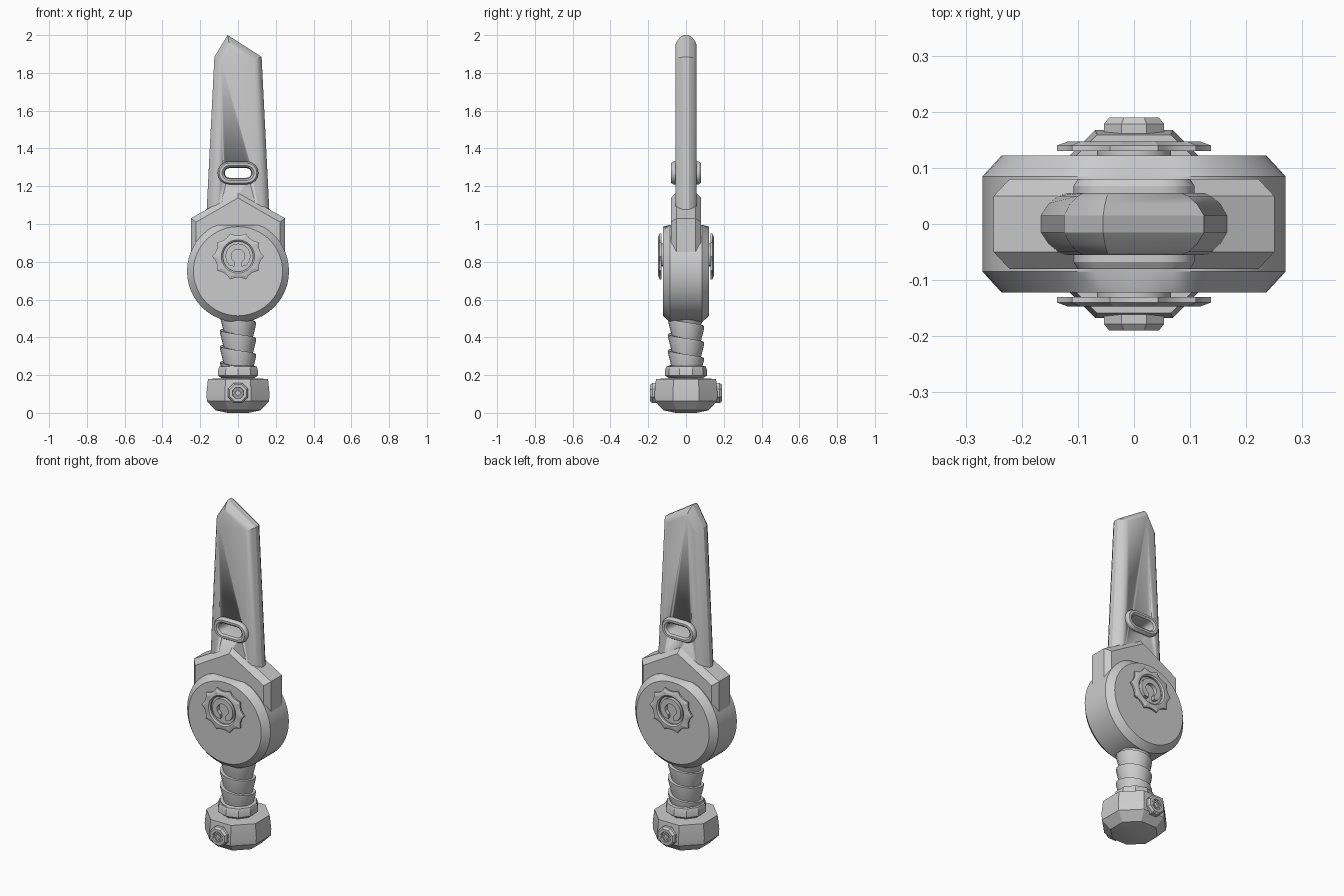
import bpy, bmesh, math
from math import cos, sin, pi

if "Cube" in bpy.data.objects:
    bpy.data.objects.remove(bpy.data.objects["Cube"])

grey = bpy.data.materials.new("grey")
grey.diffuse_color = (0.6, 0.6, 0.6, 1)
grey.use_nodes = True
grey.node_tree.nodes["Principled BSDF"].inputs["Base Color"].default_value = grey.diffuse_color


def finish(name, bm):
    bmesh.ops.recalc_face_normals(bm, faces=bm.faces)
    me = bpy.data.meshes.new(name)
    bm.to_mesh(me)
    bm.free()
    me.materials.append(grey)
    ob = bpy.data.objects.new(name, me)
    bpy.context.collection.objects.link(ob)
    bpy.ops.object.select_all(action='DESELECT')
    ob.select_set(True)
    bpy.context.view_layer.objects.active = ob
    bpy.ops.object.shade_smooth_by_angle(angle=math.radians(26))
    return ob


def loft(name, rings, cyclic=False):
    """Skin equal-length rings of 3D points; cap the ends or join them."""
    bm = bmesh.new()
    vs = [[bm.verts.new(p) for p in r] for r in rings]
    n = len(vs[0])
    for k in range(len(vs) if cyclic else len(vs) - 1):
        a, b = vs[k], vs[(k + 1) % len(vs)]
        for i in range(n):
            j = (i + 1) % n
            bm.faces.new((a[i], a[j], b[j], b[i]))
    if not cyclic:
        bm.faces.new(vs[0])
        bm.faces.new(vs[-1])
    return finish(name, bm)


def lathe(name, profile, sides):
    """Faceted turned part about z, flats facing the axes."""
    angles = [2 * pi * (i + 0.5) / sides for i in range(sides)]
    return loft(name, [[(r * cos(a), r * sin(a), z) for a in angles] for r, z in profile])


def circle(r, y, cz, n, top=9, start=0.0, sz=1.0):
    return [(r * cos(2 * pi * (i + start) / n), y,
             min(top, cz + sz * r * sin(2 * pi * (i + start) / n))) for i in range(n)]


def stadium(hw, hh, y, cz, n=8):
    pts = []
    for s, a0 in ((1, -pi / 2), (-1, pi / 2)):
        for i in range(n + 1):
            a = a0 + pi * i / n
            pts.append((s * (hw - hh) + hh * cos(a), y, cz + hh * sin(a)))
    return pts


def blend(outer, inner, t, y):
    return [(a + (c - a) * t, y, b + (d - b) * t) for (a, b), (c, d) in zip(outer, inner)]


# blade with rounded bevelled edges
outer = [(-0.172, 0.95), (0.172, 0.95), (0.125, 1.885), (-0.055, 2.0), (-0.125, 1.885)]
inner = [(-0.128, 0.95), (0.135, 0.95), (0.085, 1.87), (-0.045, 1.95), (-0.09, 1.865)]
steps = [(0.055, 1), (0.05, 0.7), (0.035, 0.3), (0.015, 0)]
steps += [(-y, t) for y, t in reversed(steps)]
blade = loft("blade", [blend(outer, inner, t, y) for y, t in steps])

# slot through the blade
cutter = loft("slot_cutter", [stadium(0.08, 0.035, y, 1.27) for y in (-0.2, 0.2)])
cutter.hide_render = True
cutter.hide_viewport = True
cut = blade.modifiers.new("slot", 'BOOLEAN')
cut.object = cutter
cut.solver = 'EXACT'

# raised rim lining the slot
half = [(0.07, 0.026, 0.04), (0.075, 0.031, 0.072), (0.085, 0.04, 0.08),
        (0.1, 0.052, 0.08), (0.108, 0.06, 0.068), (0.108, 0.06, 0.05)]
rim = half + [(w, h, -y) for w, h, y in reversed(half)]
loft("slot_rim", [stadium(w, h, y, 1.27) for w, h, y in rim], cyclic=True)

# peaked guard at the blade root
g_out = [(-0.25, 0.78), (0.25, 0.78), (0.25, 1.03), (0, 1.17), (-0.25, 1.03)]
g_in = [(-0.222, 0.78), (0.222, 0.78), (0.222, 1.01), (0, 1.138), (-0.222, 1.01)]
loft("guard", [blend(g_out, g_in, t, y)
               for y, t in ((-0.08, 1), (-0.05, 0), (0.05, 0), (0.08, 1))])

# round hub with chamfered rims
loft("hub", [circle(r, y, 0.75, 48, top=0.995) for r, y in
             ((0.236, -0.122), (0.27, -0.085), (0.27, 0.085), (0.236, 0.122))])

# scalloped medallions with a horseshoe, front and back
for side, label in ((-1, "front"), (1, "back")):
    def cog(r, y):
        pts = []
        for i in range(40):
            k = (1.0, 0.9, 0.87, 0.9)[i % 4]
            a = 2 * pi * i / 40
            pts.append((r * k * cos(a), side * y, 0.828 + 0.93 * r * k * sin(a)))
        return pts
    loft(label + "_medallion",
         [cog(0.137, 0.130), cog(0.137, 0.140), cog(0.118, 0.147),
          circle(0.088, side * 0.147, 0.828, 40),
          circle(0.08, side * 0.140, 0.828, 40),
          circle(0.08, side * 0.130, 0.828, 40)], cyclic=True)
    arc = [math.radians(-50 + 280 * i / 20) for i in range(21)]
    shoe = [(0.066 * cos(a), 0.83 + 0.066 * sin(a)) for a in arc]
    shoe += [(-0.018, 0.775), (-0.018, 0.80)]
    shoe += [(0.036 * cos(a), 0.83 + 0.036 * sin(a)) for a in reversed(arc[2:-2])]
    shoe += [(0.018, 0.80), (0.018, 0.775)]
    loft(label + "_horseshoe", [[(x, side * y, z) for x, z in shoe] for y in (0.12, 0.143)])

# grip wound with a stepped spiral wrap
bm = bmesh.new()
pitch, sides, turns = 0.085, 16, 5
rows = []
for i in range(sides * turns + 1):
    a = 2 * pi * i / sides
    z0 = 0.14 + pitch * i / sides
    row = []
    for r, z in ((0.078, z0), (0.096, z0 + pitch * 0.88), (0.096, z0 + pitch), (0.078, z0 + pitch)):
        z = min(max(z, 0.22), 0.52)
        row.append(bm.verts.new((r * cos(a), -r * sin(a), z)))
    rows.append(row)
for p, q in zip(rows, rows[1:]):
    for k in range(3):
        bm.faces.new((p[k], q[k], q[k + 1], p[k + 1]))
bmesh.ops.remove_doubles(bm, verts=bm.verts, dist=0.0005)
finish("grip_wrap", bm)
lathe("grip_core", [(0.078, 0.2), (0.078, 0.52)], 16)

# collar between grip and pommel
lathe("collar", [(0.09, 0.165), (0.092, 0.185), (0.112, 0.198), (0.112, 0.222),
                 (0.104, 0.246), (0.08, 0.25)], 10)

# faceted pommel
lathe("pommel", [(0.06, 0.0), (0.13, 0.014), (0.178, 0.062), (0.181, 0.1),
                 (0.172, 0.18), (0.1, 0.182)], 8)

# octagonal bolts with diamond sockets
for side, label in ((-1, "front"), (1, "back")):
    bolt = [(0.058, 0.15), (0.058, 0.178), (0.048, 0.19), (0.032, 0.19), (0.03, 0.178)]
    loft(label + "_bolt", [circle(r, side * y, 0.105, 8, start=0.5) for r, y in bolt])
    loft(label + "_bolt_diamond",
         [circle(r, side * y, 0.105, 4) for r, y in
          ((0.03, 0.17), (0.03, 0.188), (0.02, 0.188), (0.018, 0.18))])
